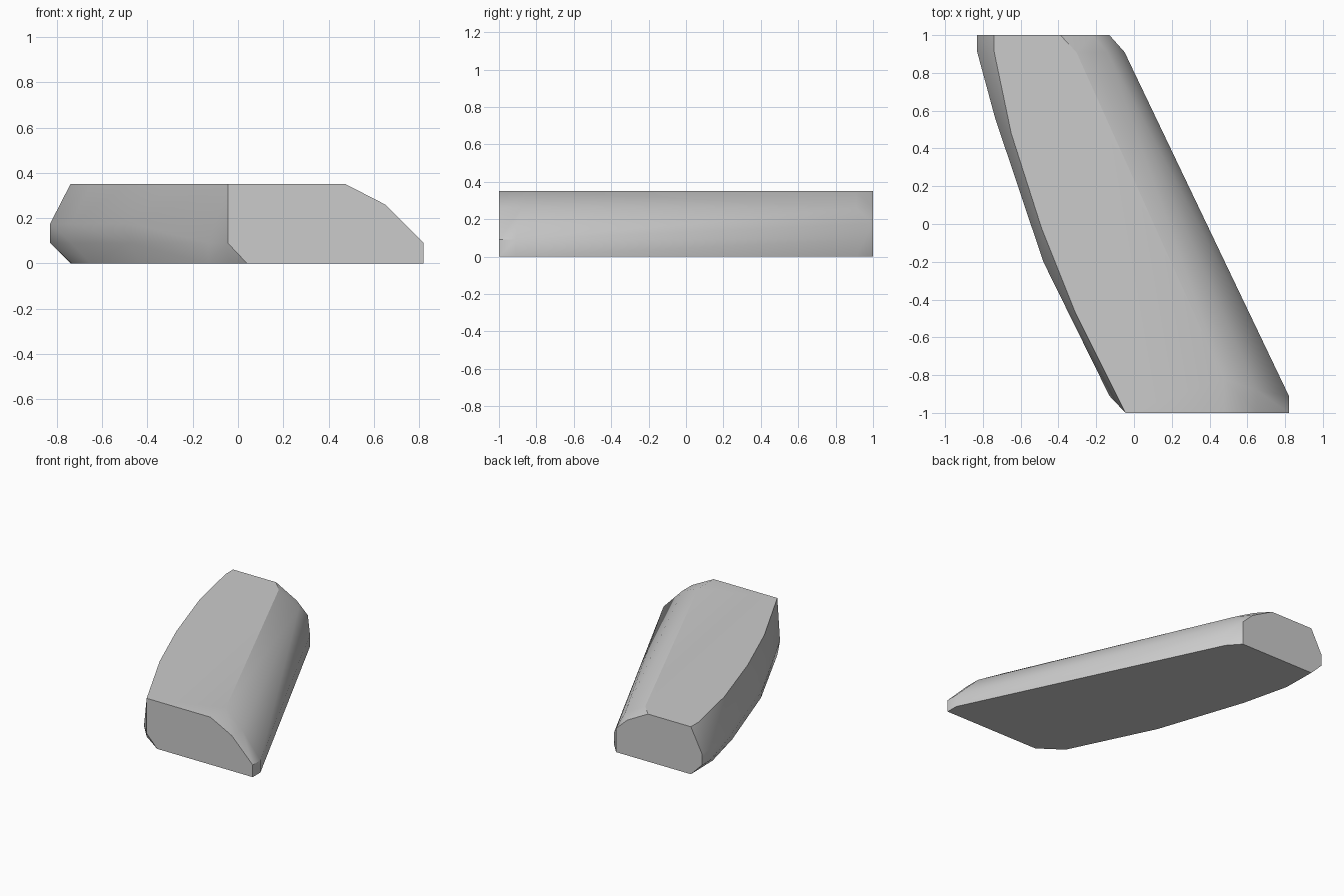
import bpy
import bmesh
import math

cube = bpy.data.objects.get("Cube")
if cube:
    bpy.data.objects.remove(cube, do_unlink=True)

grey = bpy.data.materials.new("light_grey")
grey.use_nodes = True
grey.diffuse_color = (0.6, 0.6, 0.6, 1)
grey.node_tree.nodes["Principled BSDF"].inputs["Base Color"].default_value = (0.6, 0.6, 0.6, 1)

TOP, SHOULDER, WAIST, CHAMFER = 0.35, 0.26, 0.175, 0.09

# Contour rails along the body: height -> (x, y) points
rails = [
    # curved side
    (TOP, [(-0.045, -1), (-0.31, -0.47), (-0.49, -0.02), (-0.65, 0.48), (-0.74, 0.91), (-0.74, 1)]),
    (WAIST, [(-0.045, -1), (-0.48, -0.2), (-0.735, 0.56), (-0.83, 0.91), (-0.83, 1)]),
    (CHAMFER, [(-0.045, -1), (-0.13, -0.91), (-0.48, -0.2), (-0.735, 0.56), (-0.83, 0.91), (-0.83, 1)]),
    (0, [(0.04, -1), (-0.13, -0.88), (-0.43, -0.26), (-0.65, 0.39), (-0.735, 0.74), (-0.74, 1)]),
    # straight rounded side
    (TOP, [(0.475, -1), (0.475, -0.82), (-0.305, 0.91), (-0.39, 1)]),
    (SHOULDER, [(0.65, -1), (0.65, -0.88), (-0.14, 0.91), (-0.22, 1)]),
    (WAIST, [(-0.13, 1)]),
    (CHAMFER, [(0.82, -1), (0.82, -0.91), (-0.05, 0.91)]),
    (0, [(0.82, -1), (0.82, -0.91), (-0.05, 0.91), (-0.13, 1)]),
]

# Skin the rails with one convex shell
bm = bmesh.new()
for z, points in rails:
    for x, y in points:
        bm.verts.new((x, y, z))
hull = bmesh.ops.convex_hull(bm, input=bm.verts)
loose = {g for g in hull["geom_interior"] + hull["geom_unused"] if isinstance(g, bmesh.types.BMVert)}
bmesh.ops.delete(bm, geom=list(loose), context="VERTS")
bmesh.ops.dissolve_limit(bm, angle_limit=math.radians(1), verts=bm.verts, edges=bm.edges)
bmesh.ops.recalc_face_normals(bm, faces=bm.faces)

mesh = bpy.data.meshes.new("slanted_bar")
bm.to_mesh(mesh)
bm.free()
mesh.materials.append(grey)
bar = bpy.data.objects.new("slanted_bar", mesh)
bpy.context.collection.objects.link(bar)

# Smooth sides with crisp end and top borders
bpy.context.view_layer.objects.active = bar
bar.select_set(True)
bpy.ops.object.shade_smooth_by_angle(angle=math.radians(30))
